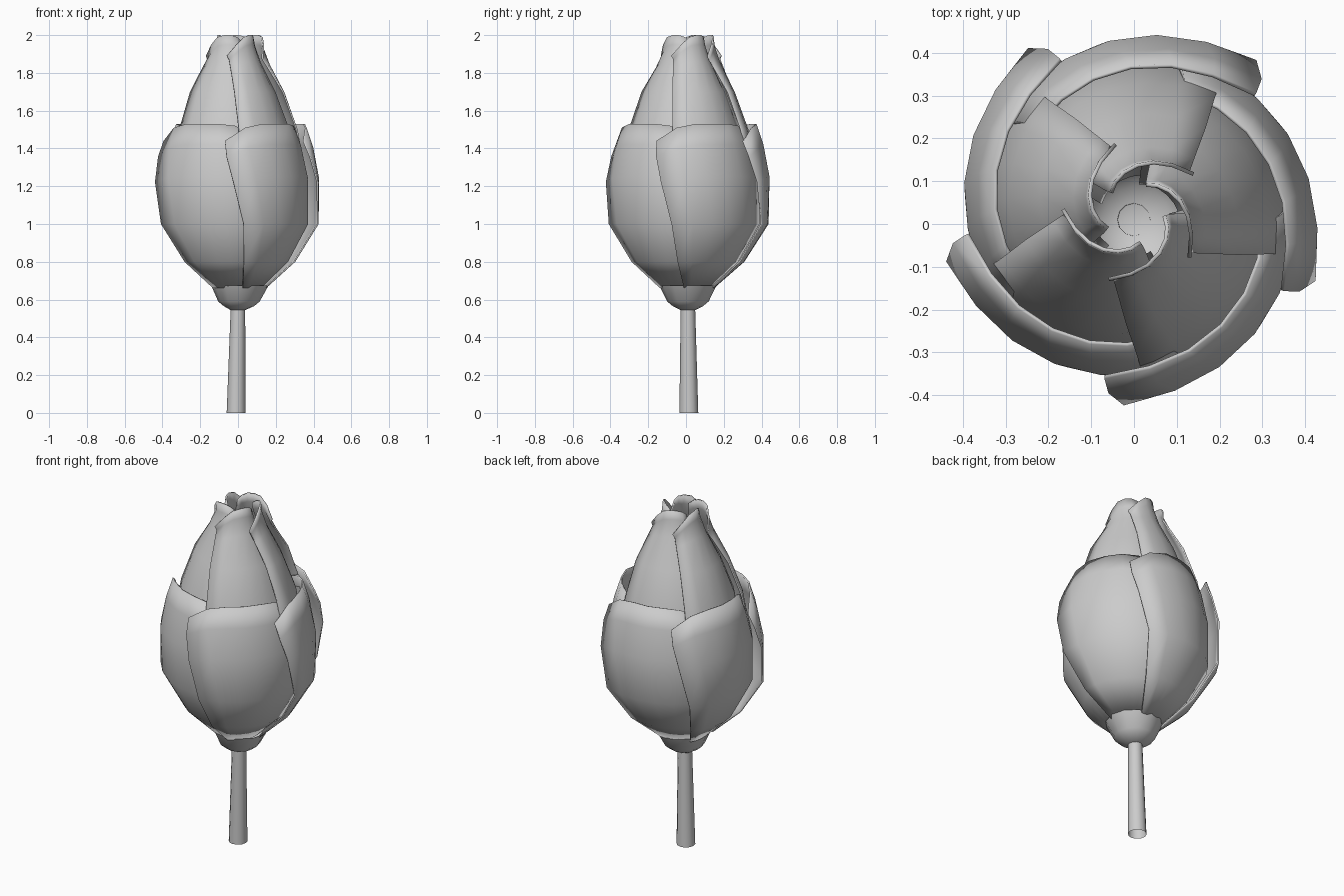
import bpy, bmesh
from math import sin, cos, radians, tau

if "Cube" in bpy.data.objects:
    bpy.data.objects.remove(bpy.data.objects["Cube"])


def finish(name, bm, angle=50):
    bmesh.ops.recalc_face_normals(bm, faces=bm.faces)
    me = bpy.data.meshes.new(name)
    bm.to_mesh(me)
    bm.free()
    ob = bpy.data.objects.new(name, me)
    bpy.context.collection.objects.link(ob)
    bpy.ops.object.select_all(action='DESELECT')
    ob.select_set(True)
    bpy.context.view_layer.objects.active = ob
    bpy.ops.object.shade_smooth_by_angle(angle=radians(angle))
    return ob


def lathe(name, rings, n, floor=False):
    # rings: (centre x, centre y, z, radius), open tube with optional floor
    bm = bmesh.new()
    loops = [[bm.verts.new((x + r * cos(tau * i / n), y + r * sin(tau * i / n), z))
              for i in range(n)] for x, y, z, r in rings]
    for a, b in zip(loops, loops[1:]):
        for i in range(n):
            j = (i + 1) % n
            bm.faces.new((a[i], a[j], b[j], b[i]))
    if floor:
        bm.faces.new(loops[0])
    return finish(name, bm)


def petal(name, base, rows, drop, power, cols=7):
    # rows: (z, centre y, outer edge radius, tucked edge radius, start angle, end angle)
    bm = bmesh.new()
    grid = []
    for k, (z, cy, r0, r1, a0, a1) in enumerate(rows):
        # rounded corners on the top rim fade out over the rows below
        fade = {1: 1, 2: 0.7, 3: 0.3}.get(len(rows) - k, 0)
        line = []
        for i in range(cols):
            u = i / (cols - 1)
            a = radians(base + a0 + (a1 - a0) * u)
            r = r0 + (r1 - r0) * u ** power
            line.append(bm.verts.new((r * cos(a), cy + r * sin(a), z - fade * drop[i])))
        grid.append(line)
    for a, b in zip(grid, grid[1:]):
        for i in range(cols - 1):
            bm.faces.new((a[i], a[i + 1], b[i + 1], b[i]))
    ob = finish(name, bm)
    m = ob.modifiers.new("thickness", 'SOLIDIFY')
    m.thickness = 0.009
    m.offset = -1


# Stem and calyx
lathe("stem", [(-0.01, 0.015, 0, 0.05), (0, 0.01, 0.57, 0.038)], 12)
lathe("calyx", [(0, 0.01, 0.545, 0.04), (0.005, 0.01, 0.565, 0.08),
                (0.005, 0.01, 0.59, 0.11), (0.01, 0.01, 0.675, 0.152)], 12, floor=True)

# Five outer petals, each tucked under the next
outer = [(0.66, 0.01, 0.15, 0.12, 20, 102), (0.80, 0.02, 0.31, 0.265, 16, 103),
         (1.00, 0.03, 0.44, 0.37, 14, 104), (1.25, 0.03, 0.455, 0.37, 7, 102),
         (1.42, 0.03, 0.43, 0.34, 2, 98), (1.53, 0.03, 0.398, 0.305, 0, 95)]
for n in range(5):
    petal(f"outer_petal_{n + 1}", 44 + 72 * n, outer,
          [0.09, 0.02, 0, 0, 0, 0.01, 0.05], 0.7)

# Five inner petals twisting into a closed tip
inner = [(0.66, 0.01, 0.12, 0.09, 20, 110), (0.80, 0.02, 0.26, 0.22, 18, 110),
         (1.00, 0.026, 0.36, 0.31, 15, 108), (1.25, 0.026, 0.375, 0.31, 13, 106),
         (1.50, 0.026, 0.33, 0.27, 11, 104), (1.70, 0.026, 0.262, 0.195, 6, 102),
         (1.86, 0.026, 0.19, 0.115, -2, 100), (1.95, 0.026, 0.164, 0.085, -7, 98),
         (2.0, 0.026, 0.17, 0.075, -10, 96)]
for n in range(5):
    petal(f"inner_petal_{n + 1}", 44 + 72 * n, inner,
          [0.11, 0.05, 0.01, 0, 0, 0.01, 0.03], 0.8)
